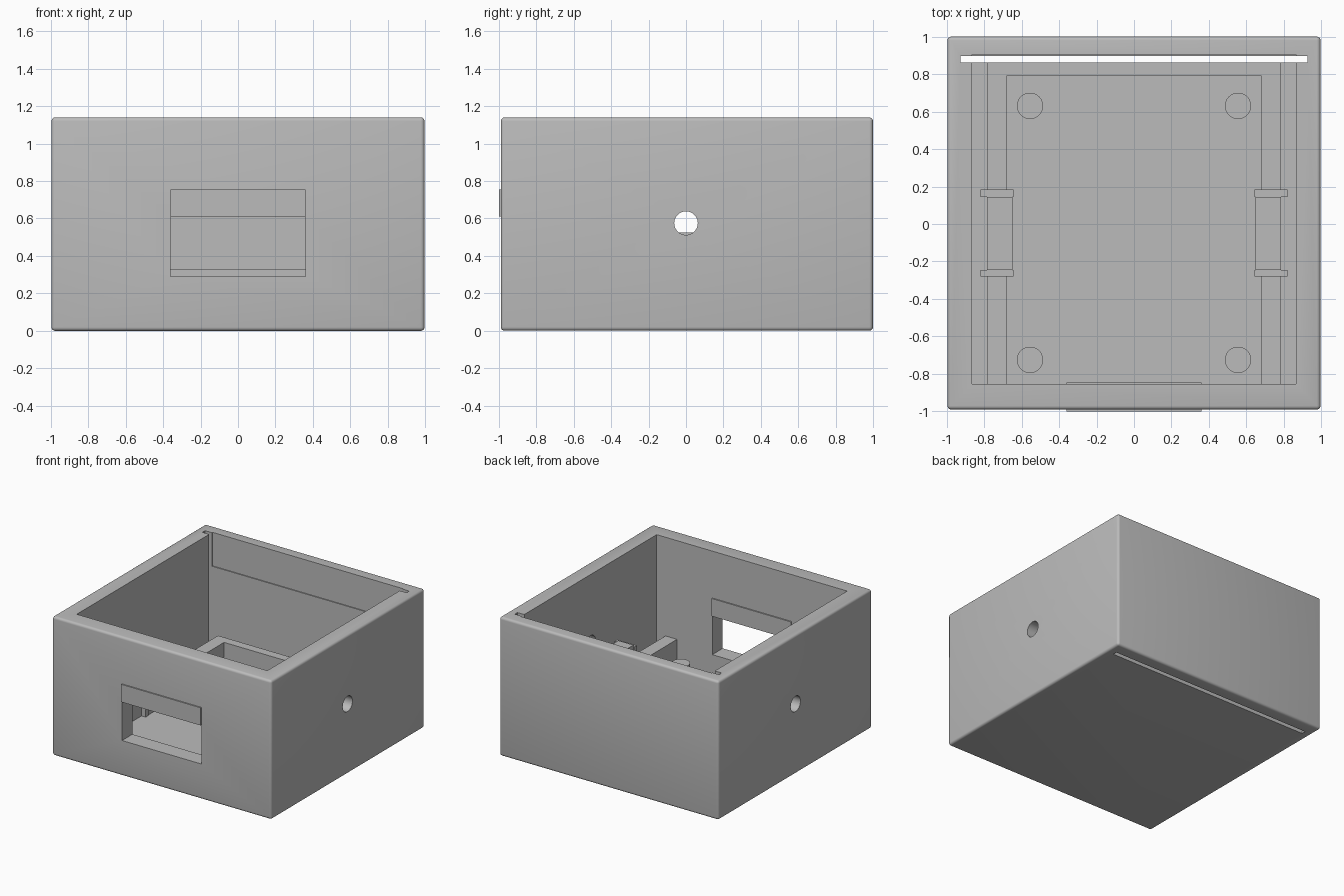
import bpy
import bmesh
from math import pi, radians
from mathutils import Matrix, Vector

default = bpy.data.objects.get("Cube")
if default:
    bpy.data.objects.remove(default, do_unlink=True)

# One plain grey for the whole enclosure
grey = bpy.data.materials.new("plain grey")
grey.use_nodes = True
colour = (0.5, 0.5, 0.5, 1)
grey.diffuse_color = colour
grey.node_tree.nodes["Principled BSDF"].inputs["Base Color"].default_value = colour


def finish(name, bm):
    mesh = bpy.data.meshes.new(name)
    bm.to_mesh(mesh)
    bm.free()
    mesh.materials.append(grey)
    obj = bpy.data.objects.new(name, mesh)
    bpy.context.collection.objects.link(obj)
    return obj


def box(name, low, high, bevel=0):
    low, high = Vector(low), Vector(high)
    bm = bmesh.new()
    bmesh.ops.create_cube(bm, size=1)
    bmesh.ops.scale(bm, vec=high - low, verts=bm.verts)
    bmesh.ops.translate(bm, vec=(low + high) / 2, verts=bm.verts)
    if bevel:
        bmesh.ops.bevel(bm, geom=bm.edges[:], offset=bevel, segments=4,
                        profile=0.5, affect='EDGES')
    return finish(name, bm)


def cylinder(name, centre, radius, length, along_x=False):
    bm = bmesh.new()
    turn = Matrix.Rotation(pi / 2, 4, 'Y') if along_x else Matrix()
    bmesh.ops.create_cone(bm, cap_ends=True, segments=48, radius1=radius,
                          radius2=radius, depth=length,
                          matrix=Matrix.Translation(centre) @ turn)
    return finish(name, bm)


def cut(target, cutter):
    cutter.hide_render = True
    mod = target.modifiers.new("cut", 'BOOLEAN')
    mod.operation = 'DIFFERENCE'
    mod.solver = 'EXACT'
    mod.object = cutter
    bpy.context.view_layer.objects.active = target
    bpy.ops.object.modifier_apply(modifier=mod.name)
    bpy.data.objects.remove(cutter, do_unlink=True)


def smooth(obj):
    bpy.ops.object.select_all(action='DESELECT')
    obj.select_set(True)
    bpy.context.view_layer.objects.active = obj
    bpy.ops.object.shade_smooth_by_angle(angle=radians(35))


HEIGHT, FLOOR, RAIL_TOP = 1.14, 0.135, 0.33
INNER, FRONT, BACK = 0.865, -0.855, 0.862

# Open box with softly rounded outer edges
case = box("case", (-0.995, -0.99, 0), (0.995, 1, HEIGHT), 0.02)
cut(case, box("cavity_cutter", (-INNER, FRONT, FLOOR), (INNER, 0.88, 1.5)))
cut(case, box("upper_back_cutter", (-INNER, 0.8, 0.865), (INNER, 0.905, 1.5)))
# Slot for a sliding back panel, open through the floor
cut(case, box("slot_cutter", (-0.927, BACK, -0.5), (0.927, 0.897, 1.6)))
# Front window and the cable hole through both sides
cut(case, box("window_cutter", (-0.36, -1.2, 0.29), (0.36, -0.7, 0.61)))
cut(case, cylinder("cable_cutter", (0, 0, 0.575), 0.063, 3, True))
smooth(case)

# Shallow raised plates above the window, outside and inside
for name, y in (("outer_window_plate", -1.0), ("inner_window_plate", FRONT)):
    box(name, (-0.36, y, 0.61), (0.36, y + 0.01, 0.755))

# Back bar that holds the sliding panel
box("back_bar", (-0.68, 0.79, FLOOR - 0.01), (0.68, BACK, RAIL_TOP))

for side, s in (("left", 1), ("right", -1)):
    def side_box(name, x0, x1, y0, y1, top):
        xs = sorted((s * x0, s * x1))
        box(f"{side}_{name}", (xs[0], y0, FLOOR - 0.01), (xs[1], y1, top))

    # Side rail, clip block and its two end brackets
    side_box("rail", 0.68, 0.785, FRONT, BACK, RAIL_TOP)
    side_box("clip_block", 0.648, 0.785, -0.245, 0.145, 0.525)
    side_box("front_bracket", 0.642, 0.82, -0.28, -0.245, 0.51)
    side_box("back_bracket", 0.642, 0.82, 0.145, 0.185, 0.51)

    # Round mounting posts
    for end, y in (("front", -0.725), ("back", 0.63)):
        smooth(cylinder(f"{side}_{end}_post", (s * 0.555, y, 0.17), 0.07, 0.1))
